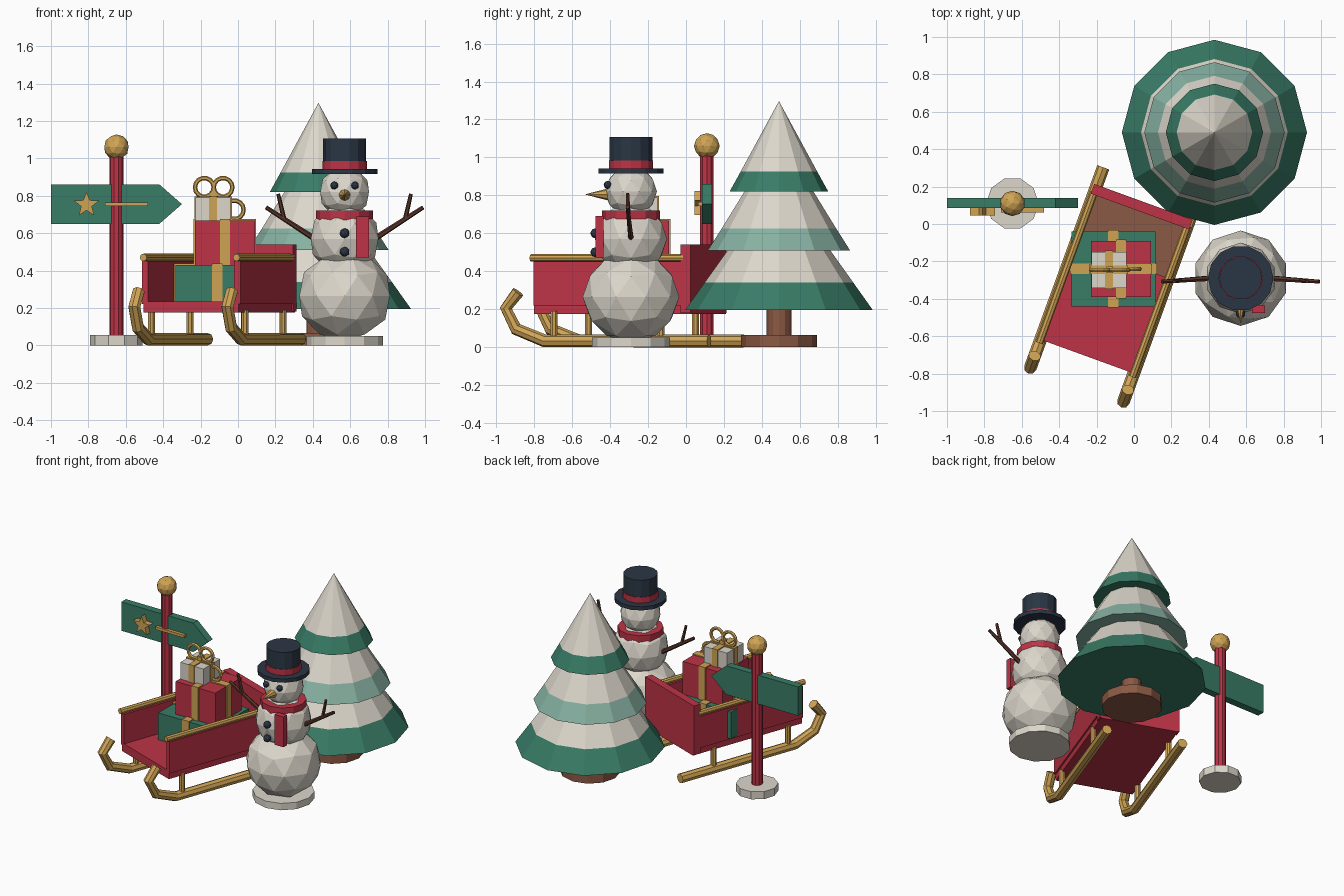
import bpy, bmesh, math
from mathutils import Matrix, Vector

cube = bpy.data.objects.get("Cube")
if cube:
    bpy.data.objects.remove(cube, do_unlink=True)


def material(name, rgb):
    m = bpy.data.materials.new(name)
    m.use_nodes = True
    m.diffuse_color = (*rgb, 1)
    m.node_tree.nodes["Principled BSDF"].inputs["Base Color"].default_value = (*rgb, 1)
    return m


RED = material("red", (.51, .034, .062))
GREEN = material("green", (.04, .2, .133))
MINT = material("mint", (.24, .44, .36))
SNOW = material("snow", (.72, .68, .6))
GOLD = material("gold", (.63, .37, .09))
BARK = material("bark", (.26, .1, .058))
TWIG = material("dark twig", (.1, .036, .024))
NAVY = material("navy", (.023, .037, .058))


def finish(name, bm, mats, matrix=Matrix()):
    bmesh.ops.recalc_face_normals(bm, faces=bm.faces)
    bm.transform(matrix)
    me = bpy.data.meshes.new(name)
    bm.to_mesh(me)
    bm.free()
    for m in mats if isinstance(mats, list) else [mats]:
        me.materials.append(m)
    ob = bpy.data.objects.new(name, me)
    bpy.context.collection.objects.link(ob)
    return ob


def box(name, x, y, z, mat, matrix=Matrix()):
    """Box given by its (low, high) range on each axis."""
    bm = bmesh.new()
    size = [b - a for a, b in (x, y, z)]
    mid = [(a + b) / 2 for a, b in (x, y, z)]
    bmesh.ops.create_cube(bm, size=1, matrix=Matrix.Translation(mid) @ Matrix.Diagonal((*size, 1)))
    return finish(name, bm, mat, matrix)


def ball(name, centre, r, mat, squash=1):
    bm = bmesh.new()
    bmesh.ops.create_icosphere(bm, subdivisions=2, radius=r,
                               matrix=Matrix.Translation(centre) @ Matrix.Diagonal((1, 1, squash, 1)))
    return finish(name, bm, mat)


def tube(name, points, radii, mat, sides=8, matrix=Matrix()):
    """Faceted tube along a path; also used for discs, poles and cones."""
    bm = bmesh.new()
    pts = [Vector(p) for p in points]
    rings = []
    for i, p in enumerate(pts):
        before = (p - pts[i - 1]).normalized() if i else Vector()
        after = (pts[i + 1] - p).normalized() if i < len(pts) - 1 else Vector()
        t = (before + after).normalized()
        side = Vector((1, 0, 0)) if abs(t.x) < .9 else Vector((0, 1, 0))
        side = (side - t * side.dot(t)).normalized()
        up = t.cross(side)
        r = radii[i] if isinstance(radii, (list, tuple)) else radii
        rings.append([bm.verts.new(p + r * (side * math.cos(a) + up * math.sin(a)))
                      for a in (math.tau * k / sides for k in range(sides))])
    for a, b in zip(rings, rings[1:]):
        for k in range(sides):
            n = (k + 1) % sides
            bm.faces.new((a[k], a[n], b[n], b[k]))
    bm.faces.new(rings[0])
    bm.faces.new(rings[-1])
    return finish(name, bm, mat, matrix)


def disc(name, x, y, z0, z1, r, mat, sides=12):
    return tube(name, [(x, y, z0), (x, y, z1)], r, mat, sides)


def plate(name, outline, y0, y1, mat):
    """Outline in x and z, extruded along y."""
    bm = bmesh.new()
    face = bm.faces.new([bm.verts.new((x, y0, z)) for x, z in outline])
    new = bmesh.ops.extrude_face_region(bm, geom=[face])["geom"]
    bmesh.ops.translate(bm, verts=[g for g in new if isinstance(g, bmesh.types.BMVert)], vec=(0, y1 - y0, 0))
    return finish(name, bm, mat)


def ring(name, centre, r, thick, mat):
    """Upright ring facing the front."""
    bpy.ops.mesh.primitive_torus_add(major_radius=r, minor_radius=thick, major_segments=14,
                                     minor_segments=6, location=centre, rotation=(math.pi / 2, 0, 0))
    ob = bpy.context.object
    ob.name = name
    ob.data.materials.append(mat)


# Signpost
px, py = -.65, .11
disc("sign_base", px, py, 0, .055, .14, SNOW, 10)
disc("sign_pole", px, py, .05, 1.02, .038, RED, 10)
ball("sign_finial", (px, py, 1.06), .068, GOLD)
plate("sign_board", [(-1, .65), (-.42, .65), (-.3, .755), (-.42, .86), (-1, .86)], .085, .138, GREEN)
star = []
for k in range(10):
    r, a = (.07, .03)[k % 2], math.pi / 2 + k * math.pi / 5
    star.append((-.81 + r * math.cos(a), .752 + r * math.sin(a)))
plate("sign_star", star, .046, .086, GOLD)
box("sign_bar", (-.71, -.48), (.062, .086), (.745, .765), GOLD)

# Tree: each tier is a cone with a coloured hem
tx, ty = .43, .49
disc("tree_foot", tx, ty, 0, .065, .2, BARK)
disc("tree_trunk", tx, ty, .06, .25, .065, BARK)
tiers = [("lower", .195, .34, .56, .495, .392, .235, GREEN),
         ("middle", .51, .625, .88, .375, .302, .145, MINT),
         ("top", .82, .925, 1.295, .26, .202, .001, GREEN)]
for name, z0, z1, z2, r0, r1, r2, hem in tiers:
    tier = tube(name + "_tier", [(tx, ty, z) for z in (z0, z1, z2)], [r0, r1, r2], [hem, SNOW], 12)
    for f in tier.data.polygons:
        f.material_index = int(f.center.z > z1)

# Snowman
sx, sy = .57, -.29
disc("snowman_base", sx, sy, 0, .05, .205, SNOW)
ball("snowman_body", (sx, sy, .265), .255, SNOW, .95)
ball("snowman_chest", (sx, sy, .57), .19, SNOW)
ball("snowman_head", (sx, sy, .82), .137, SNOW)
disc("scarf_wrap", sx, sy, .655, .72, .152, RED)
box("scarf_tail", (.63, .7), (-.477, -.435), (.47, .69), RED)
disc("hat_brim", sx, sy, .915, .942, .175, NAVY, 14)
disc("hat_crown", sx, sy, .93, 1.107, .115, NAVY, 14)
disc("hat_band", sx, sy, .942, .985, .119, RED, 14)
tube("snowman_nose", [(sx, -.41, .805), (sx, -.53, .805)], [.032, .001], GOLD)
for z in (.5, .6):
    ball("button", (sx, -.478, z), .026, NAVY)
for s, side in ((1, "left"), (-1, "right")):
    ball(side + "_eye", (sx + s * .055, -.413, .855), .021, NAVY)
    tube(side + "_arm", [(sx + s * .16, sy, .57), (sx + s * .42, -.308, .738)], [.016, .011], TWIG, 6)
    tube(side + "_twig", [(sx + s * .325, -.302, .68), (sx + s * .355, -.308, .81)], [.013, .01], TWIG, 6)

# Sled, built straight and then turned
turn = Matrix.Translation((-.1, -.295, 0)) @ Matrix.Rotation(math.radians(-20), 4, "Z")
box("sled_floor", (-.27, .27), (-.44, .44), (.175, .235), RED, turn)
box("sled_back", (-.28, .28), (.385, .44), (.18, .54), RED, turn)
box("sled_seat", (-.25, .25), (.1, .4), (.235, .27), BARK, turn)
for s, side in ((1, "left"), (-1, "right")):
    u = s * .265
    box(side + "_sled_wall", sorted((s * .245, s * .28)), (-.44, .4), (.22, .45), RED, turn)
    tube(side + "_sled_rail", [(u, -.46, .47), (u, .4, .47)], .02, GOLD, 8, turn)
    path = [(.54, .033), (-.383, .033), (-.543, .095), (-.6, .205), (-.532, .29)]
    tube(side + "_runner", [(u, v, z) for v, z in path], .034, GOLD, 8, turn)
    for v in (-.33, .27):
        tube(side + "_runner_post", [(u, v, .04), (u, v, .19)], .02, GOLD, 8, turn)


# Gifts with crossed ribbons
def gift(name, x, y, w, d, z0, z1, mat, band):
    box(name, (x - w, x + w), (y - d, y + d), (z0, z1), mat)
    e = .007
    box(name + "_ribbon_a", (x - band, x + band), (y - d - e, y + d + e), (z0, z1 + e), GOLD)
    box(name + "_ribbon_b", (x - w - e, x + w + e), (y - band, y + band), (z0, z1 + e), GOLD)


def bow(name, x, y, z, r):
    for s in (-1, 1):
        ring(name + "_loop", (x + s * r, y, z + r), r, .012, GOLD)
    box(name + "_knot", (x - .018, x + .018), (y - .018, y + .018), (z - .005, z + .03), GOLD)


gift("large_gift", -.11, -.24, .225, .2, .235, .43, GREEN, .028)
gift("middle_gift", -.07, -.24, .16, .15, .43, .668, RED, .027)
gift("small_gift", -.133, -.245, .093, .096, .668, .79, SNOW, .022)
bow("middle_bow", -.07, -.24, .675, .05)
bow("small_bow", -.13, -.245, .795, .05)
